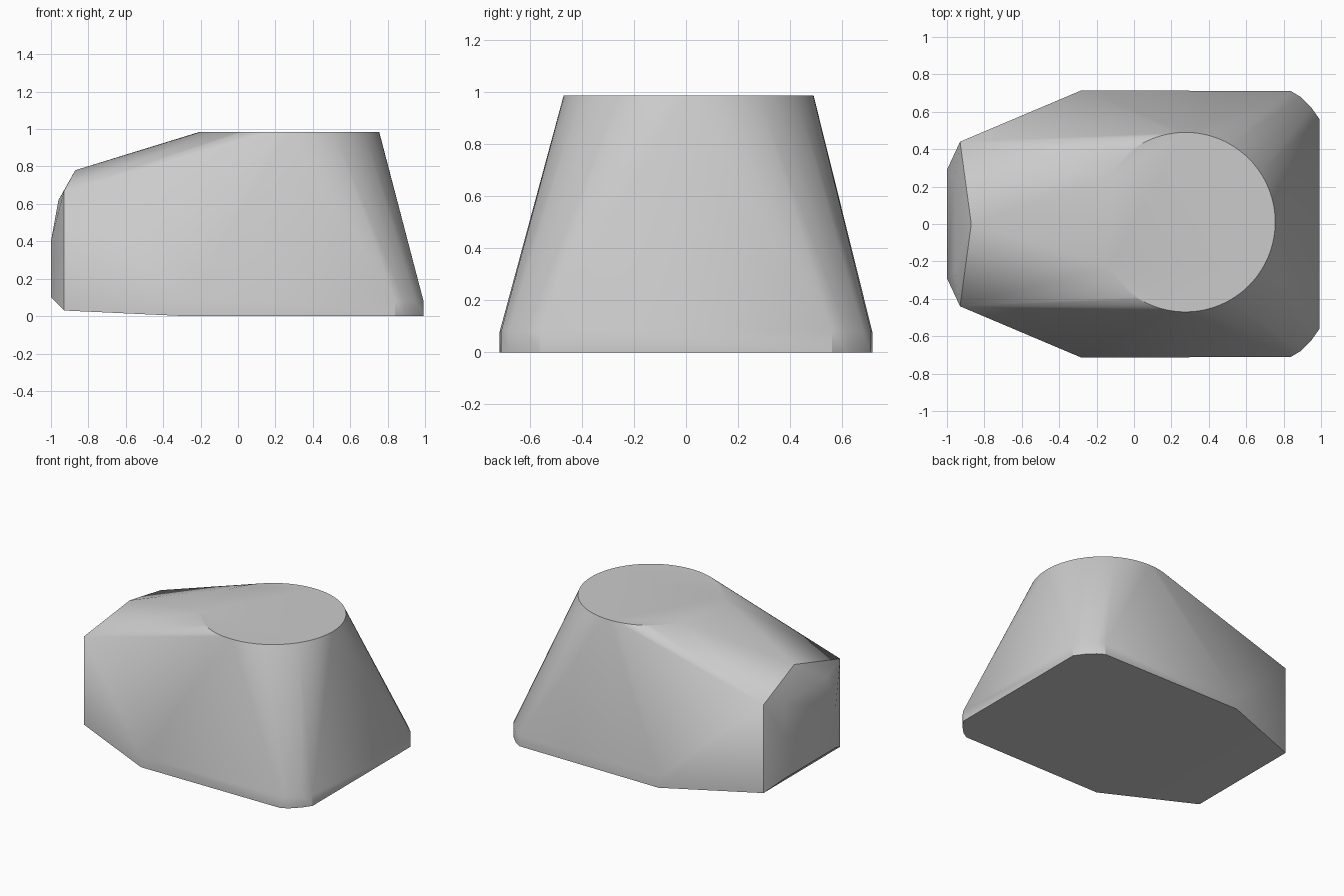
import bpy, bmesh, math

cube = bpy.data.objects.get("Cube")
if cube:
    bpy.data.objects.remove(cube, do_unlink=True)

grey = bpy.data.materials.new("plain grey")
grey.use_nodes = True
colour = (0.6, 0.6, 0.6, 1)
grey.diffuse_color = colour
grey.node_tree.nodes["Principled BSDF"].inputs["Base Color"].default_value = colour

points = []

# Round flat top
SEGMENTS = 96
for i in range(SEGMENTS):
    a = 2 * math.pi * i / SEGMENTS
    points.append((0.275 + 0.48 * math.cos(a), 0.01 + 0.48 * math.sin(a), 0.985))

# Foot with rounded corners and a short upright rim
half_foot = [(-0.28, 0.715), (0.84, 0.71), (0.89, 0.68), (0.95, 0.62), (0.992, 0.56)]
for side in (-1, 1):
    for x, y in half_foot:
        points += [(x, y * side, z) for z in (0, 0.08)]

# Blunt, bevelled nose
half_nose = [(-0.93, 0.44, 0.03), (-0.93, 0.44, 0.67),
             (-1.0, 0.29, 0.1), (-1.0, 0.29, 0.4), (-0.96, 0.25, 0.62)]
for side in (-1, 1):
    points += [(x, y * side, z) for x, y, z in half_nose]
points.append((-0.87, 0, 0.78))

# Wrap the sections in one convex skin
bm = bmesh.new()
for p in points:
    bm.verts.new(p)
hull = bmesh.ops.convex_hull(bm, input=bm.verts)
loose = {g for g in hull["geom_interior"] + hull["geom_unused"]
         if isinstance(g, bmesh.types.BMVert)}
bmesh.ops.delete(bm, geom=list(loose), context="VERTS")
bmesh.ops.dissolve_limit(bm, angle_limit=math.radians(0.3),
                         verts=bm.verts, edges=bm.edges)
bmesh.ops.recalc_face_normals(bm, faces=bm.faces)

mesh = bpy.data.meshes.new("body")
bm.to_mesh(mesh)
bm.free()
mesh.materials.append(grey)
body = bpy.data.objects.new("body", mesh)
bpy.context.collection.objects.link(body)
bpy.context.view_layer.objects.active = body
body.select_set(True)
bpy.ops.object.shade_smooth_by_angle(angle=math.radians(30))
